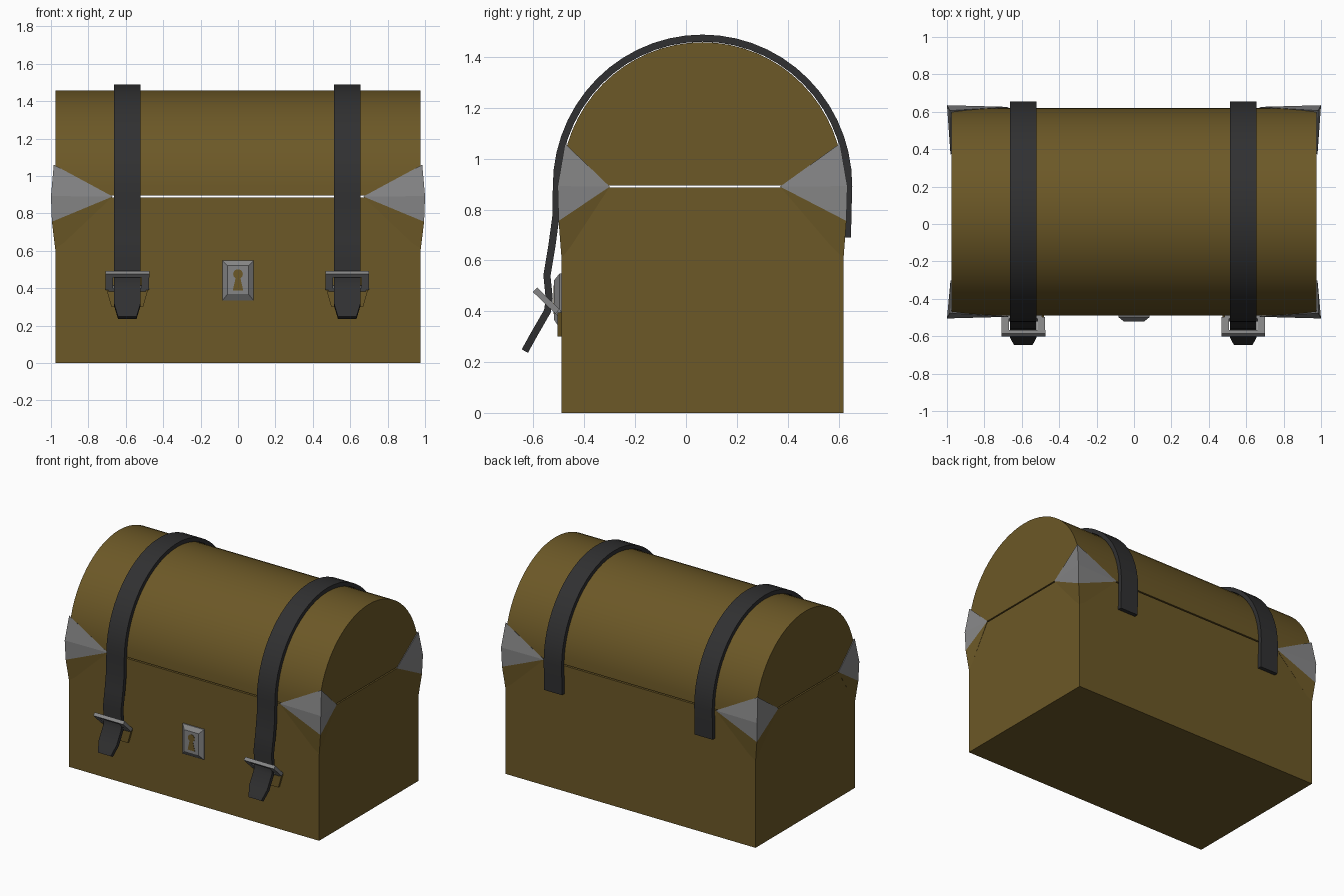
import bpy, bmesh, math
from mathutils import Vector, Matrix

if "Cube" in bpy.data.objects:
    bpy.data.objects.remove(bpy.data.objects["Cube"])


def material(name, rgb):
    m = bpy.data.materials.new(name)
    m.diffuse_color = (*rgb, 1)
    m.use_nodes = True
    m.node_tree.nodes["Principled BSDF"].inputs["Base Color"].default_value = m.diffuse_color
    return m


BROWN = material("brown_leather", (0.150, 0.098, 0.020))
BLACK = material("black_strap", (0.030, 0.030, 0.031))
METAL = material("grey_metal", (0.235, 0.235, 0.238))


def finish(name, bm, mats, smooth=False):
    bmesh.ops.recalc_face_normals(bm, faces=bm.faces)
    me = bpy.data.meshes.new(name)
    bm.to_mesh(me)
    bm.free()
    ob = bpy.data.objects.new(name, me)
    bpy.context.collection.objects.link(ob)
    for m in mats:
        me.materials.append(m)
    if smooth:
        bpy.context.view_layer.objects.active = ob
        ob.select_set(True)
        bpy.ops.object.shade_smooth_by_angle(angle=math.radians(30))
        ob.select_set(False)
    return ob


def loft(name, rings, mat, smooth=False):
    """Skin a list of closed vertex rings and cap both ends."""
    bm = bmesh.new()
    rs = [[bm.verts.new(p) for p in r] for r in rings]
    n = len(rs[0])
    for a, b in zip(rs, rs[1:]):
        for i in range(n):
            j = (i + 1) % n
            bm.faces.new((a[i], a[j], b[j], b[i]))
    bm.faces.new(rs[0])
    bm.faces.new(rs[-1])
    return finish(name, bm, [mat], smooth)


def rect(x0, x1, z0, z1, y):
    return [(x0, y, z0), (x1, y, z0), (x1, y, z1), (x0, y, z1)]


YC, ZC = 0.065, 0.895

# chest body and barrel lid
loft("chest_body", [rect(-0.977, 0.977, 0, 0.886, y) for y in (-0.49, 0.62)], BROWN)
arc = [(YC - 0.555 * math.cos(t), ZC + 0.563 * math.sin(t))
       for t in (math.pi * i / 32 for i in range(33))]
loft("barrel_lid", [[(x, y, z) for y, z in arc] for x in (-0.977, 0.977)], BROWN, True)


# metal corner guards with the leather flare beneath them
def corner(name, sx, back):
    sy = 1 if back else -1
    face = 0.62 if back else -0.49
    top = (0.985, face - sy * 0.014, 1.06)
    edge = (1.0, face + sy * 0.015, 0.892)
    tip_x = (0.67, face + sy * 0.006, 0.89)
    tip_y = (0.981, face - sy * (0.25 if back else 0.19), 0.89)
    low = (0.995, face + sy * 0.011, 0.755)
    foot = (0.976, face - sy * 0.001, 0.6)
    bm = bmesh.new()
    vs = [bm.verts.new((sx * p[0], p[1], p[2])) for p in (top, edge, tip_x, tip_y, low, foot)]
    bmesh.ops.convex_hull(bm, input=vs)
    for f in bm.faces:
        f.material_index = 1 if min(v.co.z for v in f.verts) < 0.65 else 0
    finish(name, bm, [METAL, BROWN])


for sx, s in ((-1, "left"), (1, "right")):
    corner("front_%s_corner" % s, sx, False)
    corner("back_%s_corner" % s, sx, True)


# straps: flat ribbon along a side profile (y, z, half width)
def strap(name, cx):
    w, th = 0.07, 0.014
    path = [(-0.634, 0.243, 0.05), (-0.597, 0.31, w), (-0.545, 0.40, w), (-0.538, 0.45, w),
            (-0.547, 0.54, w), (-0.527, 0.66, w), (-0.511, 0.78, w)]
    path += [(YC - 0.575 * math.cos(t), 0.892 + 0.582 * math.sin(t), w)
             for t in (math.pi * i / 28 for i in range(29))]
    path += [(0.637, 0.79, w), (0.635, 0.69, w)]
    rings = []
    for i, (y, z, h) in enumerate(path):
        a, b = path[max(i - 1, 0)], path[min(i + 1, len(path) - 1)]
        d = Vector((b[0] - a[0], b[1] - a[1])).normalized() * th
        rings.append([(cx + sx * h, y + s * -d.y, z + s * d.x)
                      for sx, s in ((-1, -1), (1, -1), (1, 1), (-1, 1))])
    loft(name, rings, BLACK, True)


# buckle: tilted rectangular frame the strap threads through
def buckle(name, cx):
    bm = bmesh.new()
    rot = Matrix.Translation((cx, -0.545, 0.437)) @ Matrix.Rotation(math.radians(46), 4, 'X')
    for x, z, sx, sz in ((0, 0.055, 0.235, 0.026), (0, -0.055, 0.20, 0.022),
                         (-0.097, 0, 0.04, 0.11), (0.097, 0, 0.04, 0.11)):
        m = rot @ Matrix.Translation((x, 0, z)) @ Matrix.Diagonal((sx, 0.024, sz, 1))
        bmesh.ops.create_cube(bm, size=1, matrix=m)
    finish(name, bm, [METAL])


# leather tab that holds the buckle to the body
def tab(name, cx):
    loft(name, [[(cx - 0.085, y, 0.30), (cx + 0.085, y, 0.30),
                 (cx + 0.112, y, 0.395), (cx - 0.112, y, 0.395)] for y in (-0.488, -0.506)], BROWN)


for cx, s in ((-0.592, "left"), (0.584, "right")):
    strap(s + "_strap", cx)
    buckle(s + "_buckle", cx)
    tab(s + "_buckle_tab", cx)

# bevelled lock plate and keyhole
loft("lock_plate", [rect(-0.083, 0.083, 0.335, 0.548, -0.488),
                    rect(-0.083, 0.083, 0.335, 0.548, -0.498),
                    rect(-0.056, 0.056, 0.368, 0.52, -0.52)], METAL)
a0 = math.radians(-60)
hole = [(0.026 * math.cos(t), 0.475 + 0.026 * math.sin(t))
        for t in (a0 + math.radians(300) * i / 10 for i in range(11))]
hole += [(-0.028, 0.388), (0.028, 0.388)]
loft("keyhole", [[(x, y, z) for x, z in hole] for y in (-0.518, -0.522)], BROWN)
